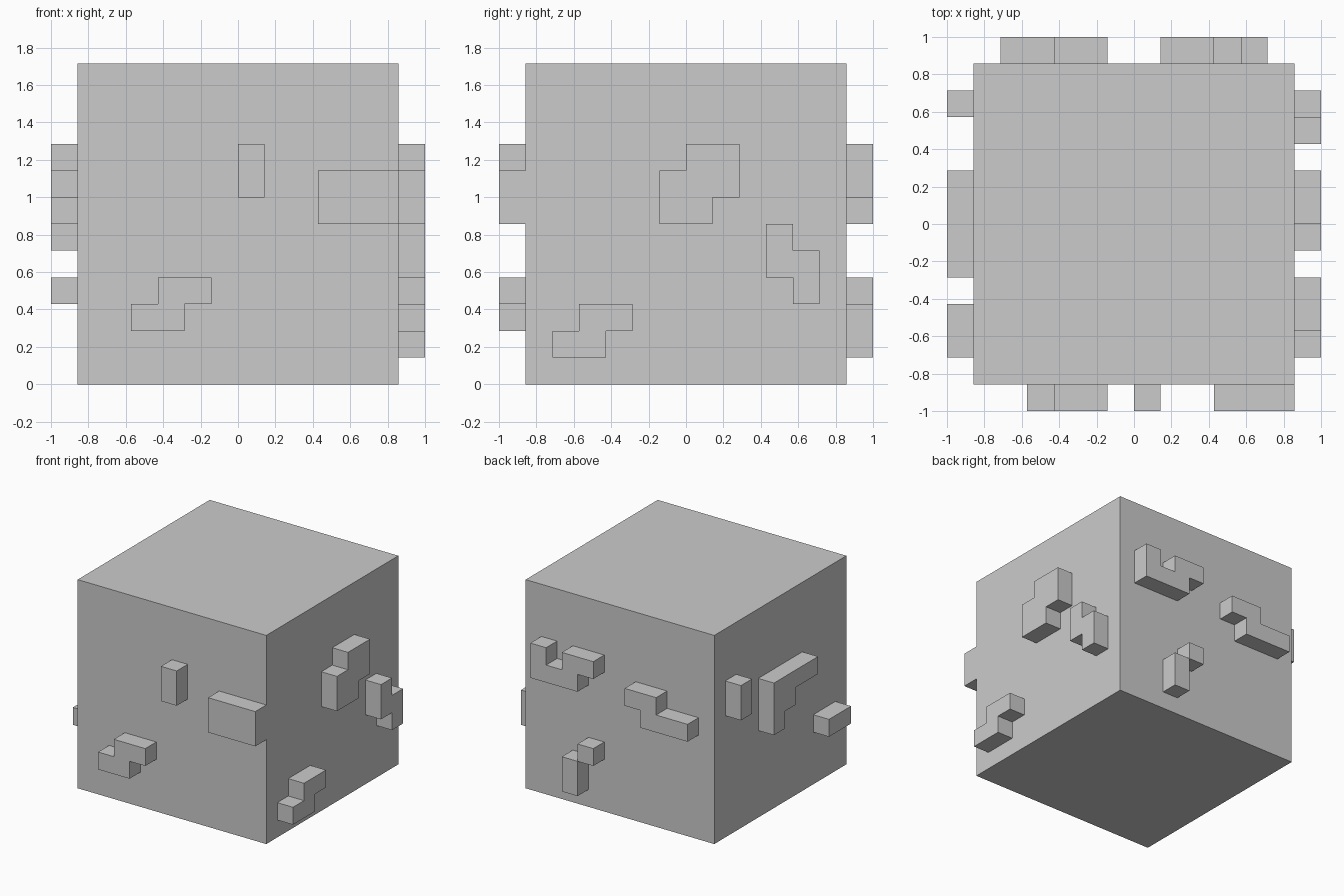
import bpy, bmesh
from math import radians
from mathutils import Matrix

if "Cube" in bpy.data.objects:
    bpy.data.objects.remove(bpy.data.objects["Cube"])

U = 1 / 7          # grid unit: the body is 12 units, relief is 1 unit deep
HALF = 6


def rect(a, z0, b, z1):
    return [(a, z0), (b, z0), (b, z1), (a, z1)]


def finish(bm, name):
    mesh = bpy.data.meshes.new(name)
    bm.to_mesh(mesh)
    bm.free()
    obj = bpy.data.objects.new(name, mesh)
    bpy.context.collection.objects.link(obj)
    return obj


def relief(name, outline, turn):
    """Raise an outline (across, up) one unit from the side at the given turn."""
    bm = bmesh.new()
    n = len(outline)
    outer = [bm.verts.new((a * U, -(HALF + 1) * U, z * U)) for a, z in outline]
    inner = [bm.verts.new((a * U, -HALF * U, z * U)) for a, z in outline]
    bm.faces.new(outer)
    for i in range(n):
        j = (i + 1) % n
        bm.faces.new((outer[j], outer[i], inner[i], inner[j]))
    bmesh.ops.transform(bm, matrix=Matrix.Rotation(radians(turn), 4, 'Z'), verts=bm.verts)
    finish(bm, name)


# Main cube body
bm = bmesh.new()
bmesh.ops.create_cube(bm, size=2 * HALF * U, matrix=Matrix.Translation((0, 0, HALF * U)))
finish(bm, "body")

# Raised patches on each side, outlines counter-clockwise as seen from outside
sides = {
    "front": (0, [
        rect(0, 7, 1, 9),
        rect(3, 6, 6, 8),
        [(-4, 2), (-2, 2), (-2, 3), (-1, 3), (-1, 4), (-3, 4), (-3, 3), (-4, 3)],
    ]),
    "right": (90, [
        [(-1, 6), (1, 6), (1, 7), (2, 7), (2, 9), (0, 9), (0, 8), (-1, 8)],
        [(4, 3), (5, 3), (5, 5), (4, 5), (4, 6), (3, 6), (3, 4), (4, 4)],
        [(-5, 1), (-3, 1), (-3, 2), (-2, 2), (-2, 3), (-4, 3), (-4, 2), (-5, 2)],
    ]),
    "back": (180, [
        [(-5, 7), (-2, 7), (-2, 8), (-1, 8), (-1, 9),
         (-3, 9), (-3, 8), (-4, 8), (-4, 9), (-5, 9)],
        [(2, 6), (5, 6), (5, 7), (3, 7), (3, 8), (1, 8), (1, 7), (2, 7)],
        rect(-3, 1, -2, 3),
        rect(-2, 3, -1, 4),
    ]),
    "left": (270, [
        rect(-5, 7, -4, 9),
        [(-2, 5), (-1, 5), (-1, 6), (0, 6), (0, 7), (2, 7), (2, 8), (-2, 8)],
        rect(3, 3, 5, 4),
    ]),
}
for side, (turn, outlines) in sides.items():
    for i, outline in enumerate(outlines, 1):
        relief(f"{side}_patch_{i}", outline, turn)
